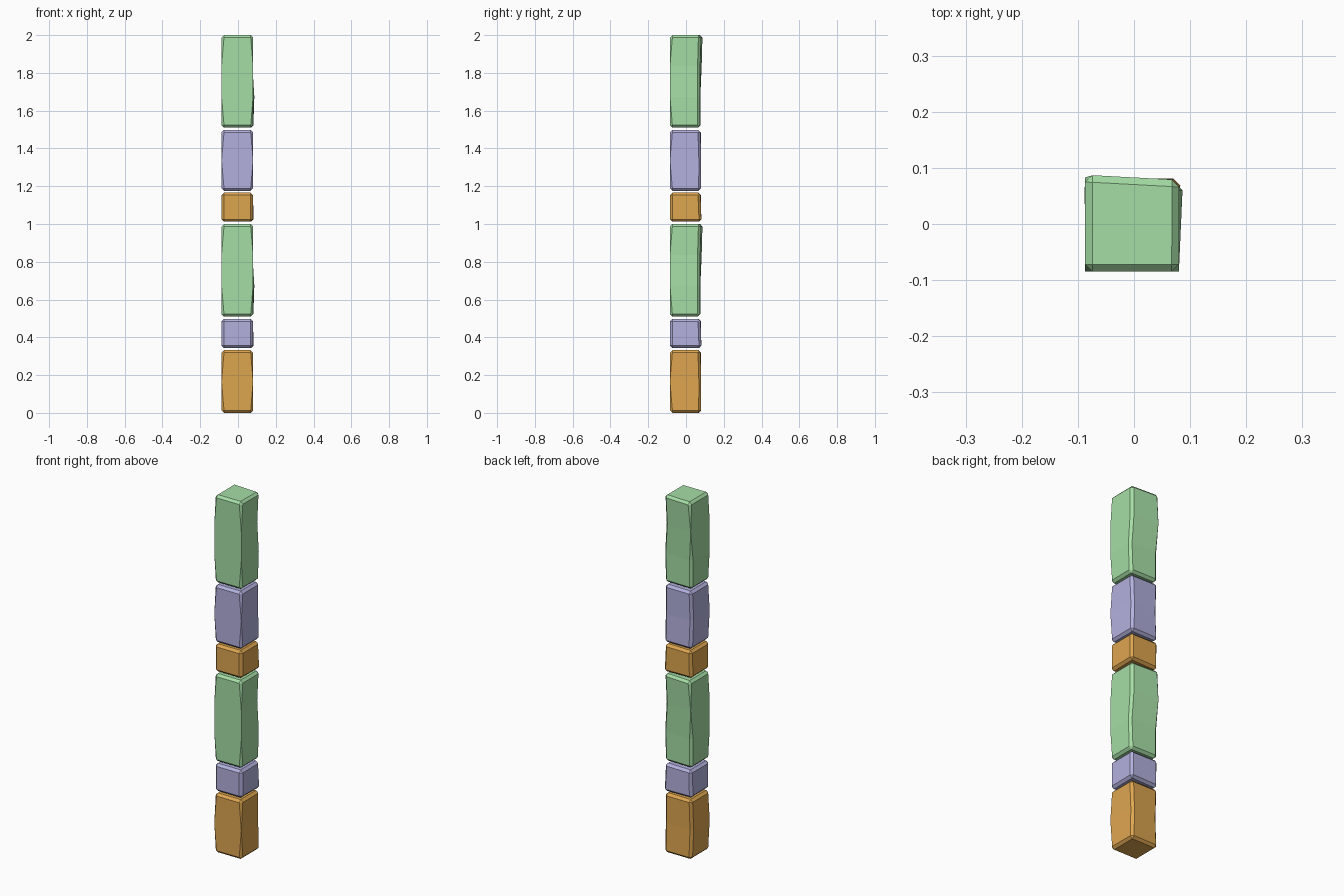
import bpy, bmesh

if "Cube" in bpy.data.objects:
    bpy.data.objects.remove(bpy.data.objects["Cube"])

LEFT, FRONT, CHAMFER = -0.087, -0.085, 0.013

# Rows from bottom to top of a block: back-right x, back-right y, back-left x, back-left y
WOBBLE = {
    "short": [(0.083, 0.082, -0.088, 0.077), (0.079, 0.076, -0.087, 0.080)],
    "medium": [(0.080, 0.080, -0.087, 0.080), (0.077, 0.081, -0.088, 0.071),
               (0.080, 0.076, -0.087, 0.079)],
    "long": [(0.081, 0.073, -0.087, 0.076), (0.087, 0.073, -0.088, 0.076),
             (0.076, 0.074, -0.087, 0.083), (0.081, 0.079, -0.087, 0.088)],
}


def make_material(name, rgb):
    mat = bpy.data.materials.new(name)
    mat.diffuse_color = (*rgb, 1.0)
    mat.use_nodes = True
    mat.node_tree.nodes["Principled BSDF"].inputs["Base Color"].default_value = mat.diffuse_color
    return mat


def stone(name, kind, z0, z1, mat):
    """Hewn block: straight front corner edges, uneven back ones, chamfered all round."""
    rows = WOBBLE[kind]
    bm = bmesh.new()
    rings = []
    for i, (rx, ry, lx, ly) in enumerate(rows):
        z = z0 + (z1 - z0) * i / (len(rows) - 1)
        corners = [(LEFT, FRONT), (0.08, FRONT), (rx, ry), (lx, ly)]
        rings.append([bm.verts.new((x, y, z)) for x, y in corners])
    for low, high in zip(rings, rings[1:]):
        for k in range(4):
            n = (k + 1) % 4
            bm.faces.new((low[k], low[n], high[n], high[k]))
    bm.faces.new(rings[0][::-1])
    bm.faces.new(rings[-1])

    # Chamfer the corner edges and the end rims, not the inner rings
    inner = {v for ring in rings[1:-1] for v in ring}
    edges = [e for e in bm.edges
             if not (e.verts[0] in inner and e.verts[1] in inner
                     and abs(e.verts[0].co.z - e.verts[1].co.z) < 1e-5)]
    bmesh.ops.bevel(bm, geom=edges, offset=CHAMFER, offset_type='OFFSET',
                    segments=1, profile=0.5, affect='EDGES')
    bmesh.ops.recalc_face_normals(bm, faces=bm.faces)
    mesh = bpy.data.meshes.new(name)
    bm.to_mesh(mesh)
    bm.free()
    mesh.materials.append(mat)
    obj = bpy.data.objects.new(name, mesh)
    bpy.context.collection.objects.link(obj)


orange = make_material("orange", (0.73, 0.38, 0.08))
purple = make_material("purple", (0.45, 0.44, 0.73))
green = make_material("green", (0.38, 0.73, 0.38))

# Column of six stones, bottom to top
stone("lower_orange_stone", "medium", 0.0, 0.332, orange)
stone("lower_purple_stone", "short", 0.343, 0.498, purple)
stone("lower_green_stone", "long", 0.510, 1.0, green)
stone("upper_orange_stone", "short", 1.012, 1.166, orange)
stone("upper_purple_stone", "medium", 1.176, 1.498, purple)
stone("upper_green_stone", "long", 1.510, 2.0, green)
